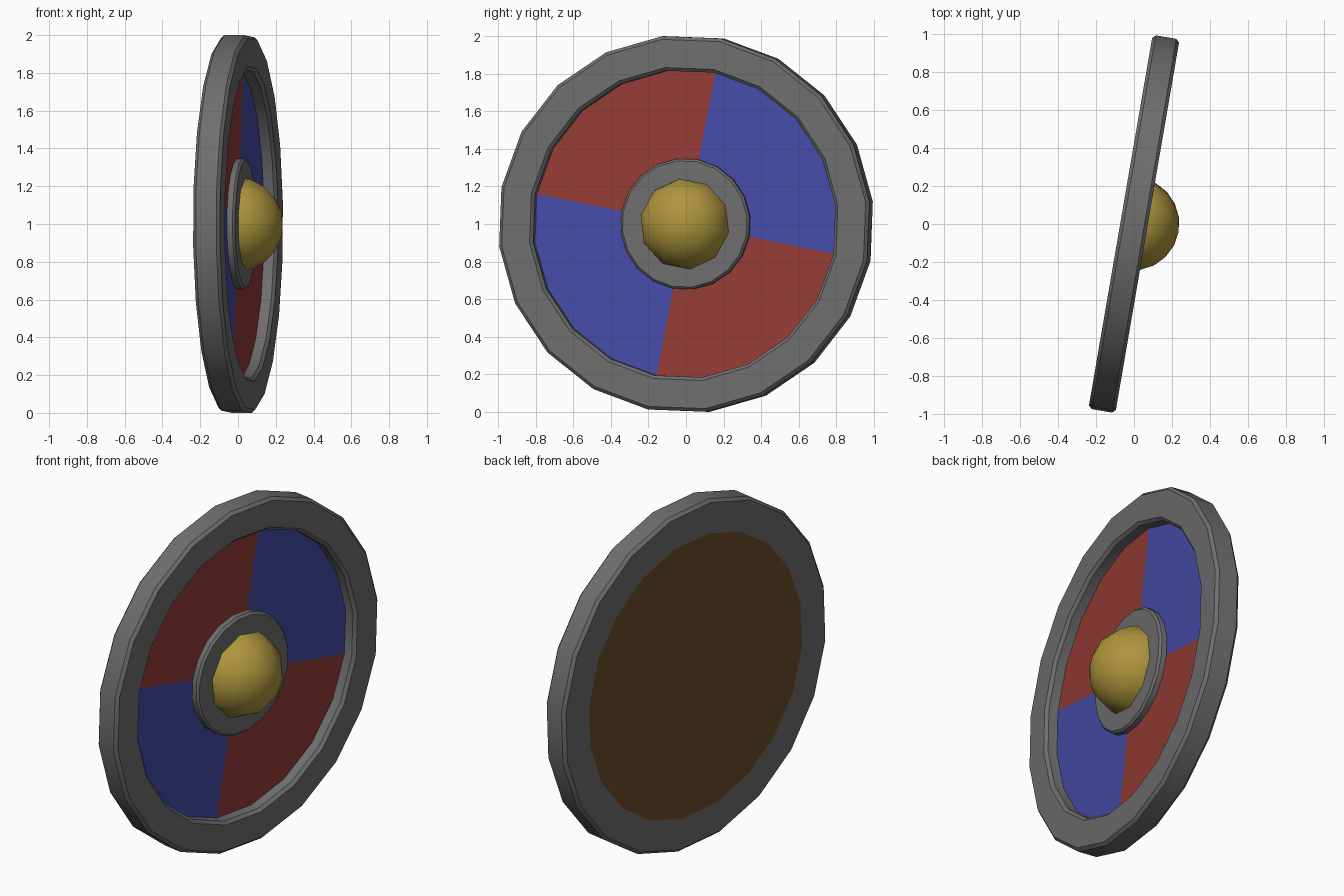
import bpy, bmesh
from math import sin, cos, pi, radians
from mathutils import Matrix

if "Cube" in bpy.data.objects:
    bpy.data.objects.remove(bpy.data.objects["Cube"])

YAW, ROLL = radians(9.75), radians(78.8)
SIDES = 20
R, H, B = 1.007, 0.072, 0.017       # outer radius, half thickness, bevel
R_IN, R_BACK = 0.822, 0.812

# Local x = across the shield, y = up, z = out of the painted face
PLACE = Matrix(((sin(YAW), 0, cos(YAW), 0),
                (cos(YAW), 0, -sin(YAW), 0),
                (0, 1, 0, 1),
                (0, 0, 0, 1)))


def material(name, rgb):
    m = bpy.data.materials.new(name)
    m.diffuse_color = (*rgb, 1)
    m.use_nodes = True
    m.node_tree.nodes["Principled BSDF"].inputs["Base Color"].default_value = m.diffuse_color
    return m


def lathe(name, profile, mats, sides=SIDES, start=ROLL, closed=False, pick=None):
    """Revolve (radius, depth) points around the shield axis."""
    bm = bmesh.new()
    rings = [[bm.verts.new((r * cos(start + 2 * pi * k / sides),
                            r * sin(start + 2 * pi * k / sides), d))
              for k in range(sides)] for r, d in profile]
    n = len(profile)
    for i in range(n if closed else n - 1):
        lo, hi = rings[i], rings[(i + 1) % n]
        for k in range(sides):
            j = (k + 1) % sides
            f = bm.faces.new((lo[k], lo[j], hi[j], hi[k]))
            if pick:
                f.material_index = pick(i, k)
    bmesh.ops.remove_doubles(bm, verts=bm.verts, dist=1e-5)
    bmesh.ops.recalc_face_normals(bm, faces=bm.faces)
    me = bpy.data.meshes.new(name)
    bm.to_mesh(me)
    bm.free()
    for m in mats:
        me.materials.append(m)
    ob = bpy.data.objects.new(name, me)
    ob.matrix_world = PLACE
    bpy.context.collection.objects.link(ob)
    # Smooth around the rings, sharp at the bevels
    bpy.ops.object.select_all(action='DESELECT')
    bpy.context.view_layer.objects.active = ob
    ob.select_set(True)
    bpy.ops.object.shade_smooth_by_angle(angle=radians(40))
    return ob


red = material("red_paint", (0.30, 0.045, 0.036))
blue = material("blue_paint", (0.062, 0.073, 0.40))
wood = material("dark_wood", (0.147, 0.073, 0.021))
gold = material("gold", (0.42, 0.30, 0.045))
iron = material("iron", (0.157, 0.157, 0.157))

# Bevelled metal rim
lathe("rim", [(R_BACK, -H), (R - B, -H), (R, -H + B), (R, H - B), (R - B, H),
              (R_IN + B, H), (R_IN, H - B), (R_IN, -H + B)], (iron,), closed=True)

# Board: bare wood back flush with the rim, recessed front in painted quarters
lathe("board", [(0, -H), (R_BACK, -H), (R_IN, -H + B), (R_IN, 0), (0, 0)],
      (red, blue, wood), pick=lambda i, k: (k // 5) % 2 if i == 3 else 2)

# Round plate under the boss
lathe("boss_plate", [(0, -0.01), (0.35, -0.01), (0.35, 0.03), (0.338, 0.042), (0, 0.042)],
      (iron,))

# Smooth ten-sided boss dome
RB, HB = 0.249, 0.239
arc = [(RB * cos(pi / 2 * i / 5), HB * sin(pi / 2 * i / 5)) for i in range(5)]
lathe("boss_dome", [(0, 0)] + arc + [(0, HB)], (gold,), sides=10, start=ROLL + radians(18))
